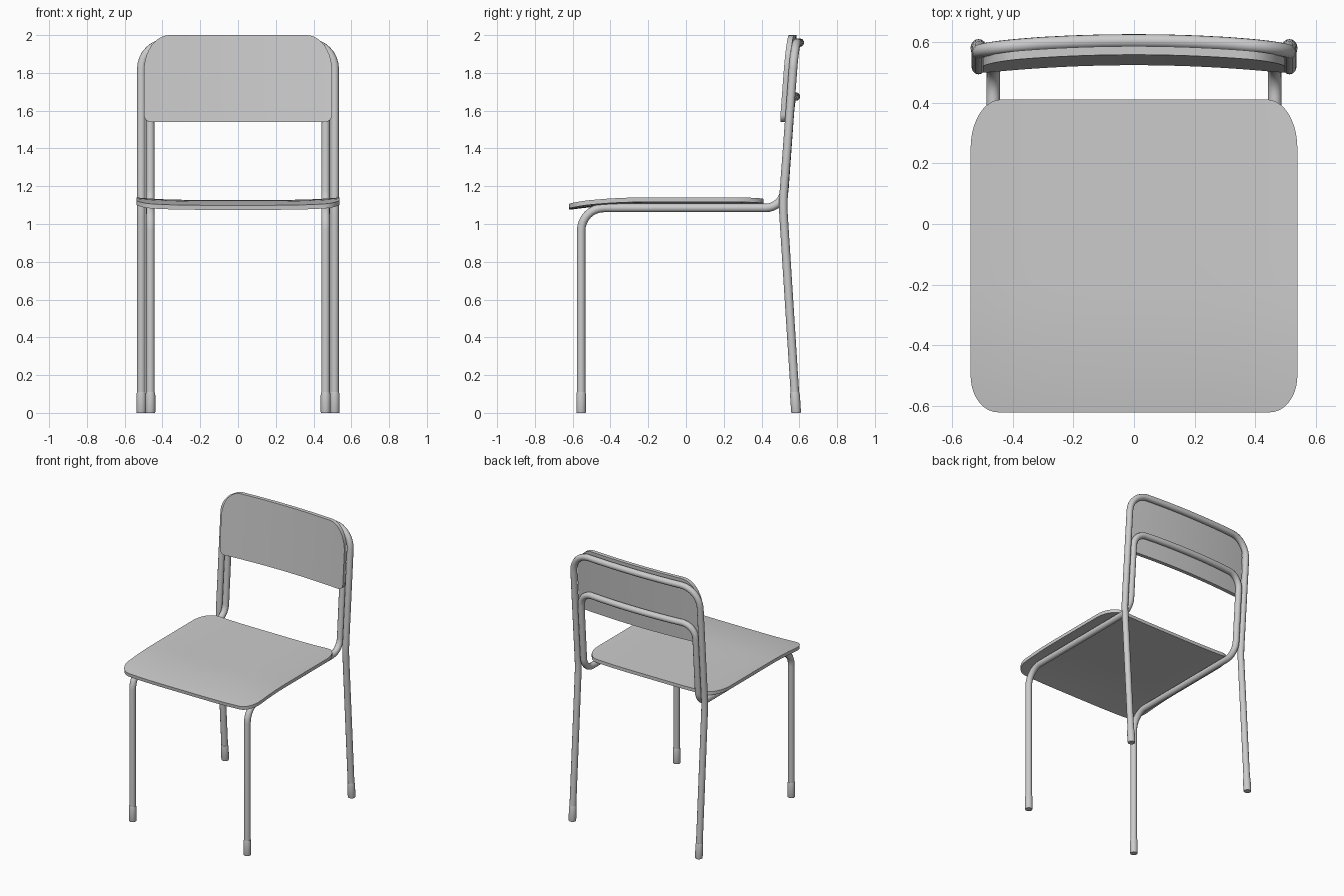
import bpy, bmesh, math
from mathutils import Vector

if "Cube" in bpy.data.objects:
    bpy.data.objects.remove(bpy.data.objects["Cube"])

R = 0.0225


def smooth(ob, angle=40):
    bpy.ops.object.select_all(action='DESELECT')
    ob.select_set(True)
    bpy.context.view_layer.objects.active = ob
    bpy.ops.object.shade_smooth_by_angle(angle=math.radians(angle))


def finish(name, bm):
    bmesh.ops.recalc_face_normals(bm, faces=bm.faces)
    me = bpy.data.meshes.new(name)
    bm.to_mesh(me)
    bm.free()
    ob = bpy.data.objects.new(name, me)
    bpy.context.collection.objects.link(ob)
    smooth(ob)
    return ob


def fillet(pts):
    """Round each (x, y, z, radius) corner of a polyline."""
    out = []
    for i, p in enumerate(pts):
        b = Vector(p[:3])
        if p[3] == 0:
            out.append(b)
            continue
        u = (Vector(pts[i - 1][:3]) - b).normalized()
        v = (Vector(pts[i + 1][:3]) - b).normalized()
        half = u.angle(v) / 2
        d = p[3] / math.tan(half)
        c = b + (u + v).normalized() * (p[3] / math.sin(half))
        s, e = (b + u * d - c).normalized(), (b + v * d - c).normalized()
        for k in range(9):
            out.append(c + s.slerp(e, k / 8).normalized() * p[3])
    return out


def tube(name, pts):
    cu = bpy.data.curves.new(name, 'CURVE')
    cu.dimensions = '3D'
    cu.bevel_depth = R
    cu.bevel_resolution = 4
    cu.use_fill_caps = True
    path = fillet(pts)
    sp = cu.splines.new('POLY')
    sp.points.add(len(path) - 1)
    for q, p in zip(sp.points, path):
        q.co = (*p, 1)
    ob = bpy.data.objects.new(name, cu)
    bpy.context.collection.objects.link(ob)
    bpy.ops.object.select_all(action='DESELECT')
    ob.select_set(True)
    bpy.context.view_layer.objects.active = ob
    bpy.ops.object.convert(target='MESH')
    smooth(bpy.context.object)


def frame(name, side, hx, y, z, bow, r):
    """Mirrored side path joined by a bowed cross bar."""
    bar = [(x * hx, y + bow * (1 - x * x), z, 0) for x in (-.6, -.4, -.2, 0, .2, .4, .6)]
    left = [(-hx, *p) for p in side] + [(-hx, y, z, r)]
    right = [(-p[0], *p[1:]) for p in reversed(left)]
    tube(name, left + bar + right)


def plate(name, hw, a, b, ca, cb, shape, thick, nx=24, n=10):
    """Rounded panel from rows; ca, cb are (rx, ry) corner radii at each end."""
    rows = []
    for k in range(n + 1):
        t = math.pi / 2 * k / n
        rows.append((a + ca[1] * (1 - math.cos(t)), hw - ca[0] * (1 - math.sin(t))))
    lo, hi = a + ca[1], b - cb[1]
    rows += [(lo + (hi - lo) * k / 10, hw) for k in range(1, 10)]
    for k in range(n, -1, -1):
        t = math.pi / 2 * k / n
        rows.append((b - cb[1] * (1 - math.cos(t)), hw - cb[0] * (1 - math.sin(t))))
    bm = bmesh.new()
    layers = []
    for off in (0, thick):
        layers.append([[bm.verts.new(shape((2 * i / nx - 1) * w, v, off)) for i in range(nx + 1)]
                       for v, w in rows])
    for g in layers:
        for j in range(len(rows) - 1):
            for i in range(nx):
                bm.faces.new((g[j][i], g[j][i + 1], g[j + 1][i + 1], g[j + 1][i]))
    # Rim
    m = len(rows)
    loop = ([(0, i) for i in range(nx)] + [(j, nx) for j in range(m - 1)]
            + [(m - 1, i) for i in range(nx, 0, -1)] + [(j, 0) for j in range(m - 1, 0, -1)])
    f, g = layers
    for (j, i), (q, p) in zip(loop, loop[1:] + loop[:1]):
        bm.faces.new((f[j][i], f[q][p], g[q][p], g[j][i]))
    finish(name, bm)


def seat_shape(x, y, off):
    t = max(0, (-0.22 - y) / 0.4)
    return (x, y + 0.1 * off * t, 1.127 + 0.014 * (x / 0.54) ** 4 - 0.028 * t * t - off)


def back_shape(x, z, off):
    return (x, 0.523 - 0.026 * (x / 0.5) ** 2 + 0.075 * (z - 1.54) + off, z)


def foot(name, x, y, slope):
    bm = bmesh.new()
    rings = []
    for z, r in ((0, 0.024), (0.006, 0.026), (0.095, 0.026), (0.11, 0.0228)):
        rings.append([bm.verts.new((x + r * math.cos(k * math.pi / 8),
                                    y + slope * z + r * math.sin(k * math.pi / 8), z))
                      for k in range(16)])
    for p, q in zip(rings, rings[1:]):
        for k in range(16):
            bm.faces.new((p[k], p[k - 1], q[k - 1], q[k]))
    bm.faces.new(rings[0])
    bm.faces.new(rings[-1])
    finish(name, bm)


# Outer frame: rear legs and top bar
frame("rear_leg_frame", [(0.583, 0.005, 0), (0.513, 1.1, 0.9)], 0.512, 0.577, 1.96, 0.026, 0.14)
# Inner frame: front legs, seat rails and lower back bar
frame("front_leg_frame",
      [(-0.555, 0.005, 0), (-0.555, 1.085, 0.12), (0.514, 1.085, 0.1)],
      0.464, 0.556, 1.675, 0.026, 0.1)
# Seat and backrest panels
plate("seat", 0.538, -0.62, 0.41, (0.09, 0.12), (0.1, 0.16), seat_shape, 0.024)
plate("backrest", 0.498, 1.54, 2.0, (0.04, 0.04), (0.135, 0.19), back_shape, 0.028)
# Feet
for label, s in (("left", -1), ("right", 1)):
    foot("rear_foot_" + label, s * 0.512, 0.583, -0.064)
    foot("front_foot_" + label, s * 0.464, -0.555, 0)
